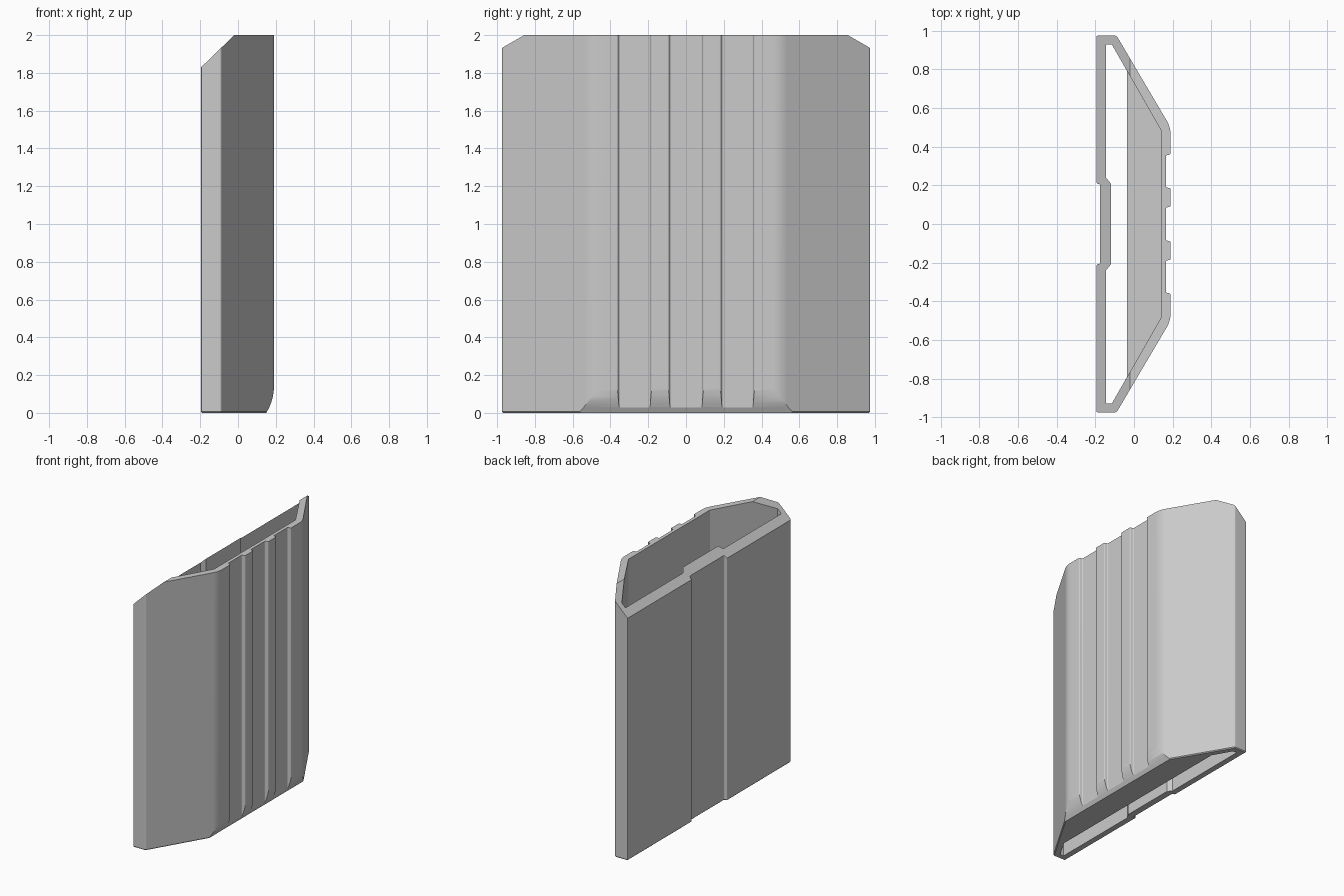
import bpy
import bmesh
import math
from mathutils import Vector

cube = bpy.data.objects.get("Cube")
if cube:
    bpy.data.objects.remove(cube, do_unlink=True)

grey = bpy.data.materials.new("light grey")
grey.use_nodes = True
colour = (0.6, 0.6, 0.6, 1)
grey.diffuse_color = colour
grey.node_tree.nodes["Principled BSDF"].inputs["Base Color"].default_value = colour


def mirrored(half):
    """Close a half profile by mirroring it in y."""
    return half + [(p[0], -p[1], *p[2:]) for p in reversed(half)]


def rounded(points, steps=4):
    """Round each corner; the third value is its tangent length."""
    out = []
    for i, (x, y, size) in enumerate(points):
        corner = Vector((x, y))
        if size == 0:
            out.append((x, y))
            continue
        before = Vector(points[i - 1][:2])
        after = Vector(points[(i + 1) % len(points)][:2])
        a = corner + (before - corner).normalized() * size
        b = corner + (after - corner).normalized() * size
        for k in range(steps + 1):
            t = k / steps
            p = a * (1 - t) ** 2 + corner * 2 * t * (1 - t) + b * t * t
            out.append((p.x, p.y))
    return out


def prism(name, points, low, high, axis="z", rim=0):
    """Extrude a profile: (x, y) along z, or (x, z) along y."""
    def place(p, h):
        return (p[0], p[1], h) if axis == "z" else (p[0], h, p[1])
    bm = bmesh.new()
    base = bm.faces.new([bm.verts.new(place(p, low)) for p in points])
    rim_edges = list(base.edges)
    top = bmesh.ops.extrude_face_region(bm, geom=[base], use_keep_orig=True)
    verts = [v for v in top["geom"] if isinstance(v, bmesh.types.BMVert)]
    shift = Vector(place((0, 0), high - low))
    bmesh.ops.translate(bm, verts=verts, vec=shift)
    bmesh.ops.recalc_face_normals(bm, faces=bm.faces)
    if rim:
        bmesh.ops.bevel(bm, geom=rim_edges, offset=rim, segments=1,
                        affect="EDGES", clamp_overlap=True)
    mesh = bpy.data.meshes.new(name)
    bm.to_mesh(mesh)
    bm.free()
    mesh.materials.append(grey)
    obj = bpy.data.objects.new(name, mesh)
    bpy.context.collection.objects.link(obj)
    return obj


# Outer sleeve: recessed back panel, slanted sides, ribbed face
R = 0.008
outer = mirrored([
    (-0.175, 0.205, R), (-0.195, 0.21, R), (-0.195, 0.975, R),
    (-0.09, 0.975, R), (0.19, 0.5, 0.04),
    (0.19, 0.36, R), (0.165, 0.355, R),
    (0.165, 0.19, R), (0.19, 0.185, R),
    (0.19, 0.09, R), (0.165, 0.085, R),
])
sleeve = prism("sleeve", rounded(outer), 0, 2, rim=0.007)

# Cavity above the floor, and the slot through the floor
back = [(-0.12, 0.21), (-0.145, 0.24), (-0.145, 0.93), (-0.115, 0.93)]
cutters = [
    prism("cavity_cutter", mirrored(back + [(0.14, 0.485)]), 0.05, 2.2),
    prism("slot_cutter", mirrored(back + [(-0.035, 0.79)]), -0.1, 0.2),
    # Sloping top rim
    prism("top_cutter", [(-0.3, 1.728), (-0.02, 2), (0.08, 2.097), (-0.3, 2.2)],
          -1.2, 1.2, axis="y"),
    # Curved lower front edge
    prism("lower_cutter", [(0.14, -0.018), (0.15, 0), (0.166, 0.03), (0.177, 0.058),
                           (0.185, 0.088), (0.189, 0.115), (0.192, 0.15),
                           (0.3, 0.15), (0.3, -0.018)], -1.2, 1.2, axis="y"),
]
bpy.context.view_layer.objects.active = sleeve
for cutter in cutters:
    cutter.hide_render = True
    cut = sleeve.modifiers.new("cut", "BOOLEAN")
    cut.operation = "DIFFERENCE"
    cut.solver = "EXACT"
    cut.object = cutter
    bpy.ops.object.modifier_apply(modifier=cut.name)
    bpy.data.objects.remove(cutter, do_unlink=True)

# Soft shading on the rounded corners only
bpy.ops.object.select_all(action="DESELECT")
sleeve.select_set(True)
bpy.ops.object.shade_smooth_by_angle(angle=math.radians(28))
weighted = sleeve.modifiers.new("weighted normals", "WEIGHTED_NORMAL")
weighted.keep_sharp = True
